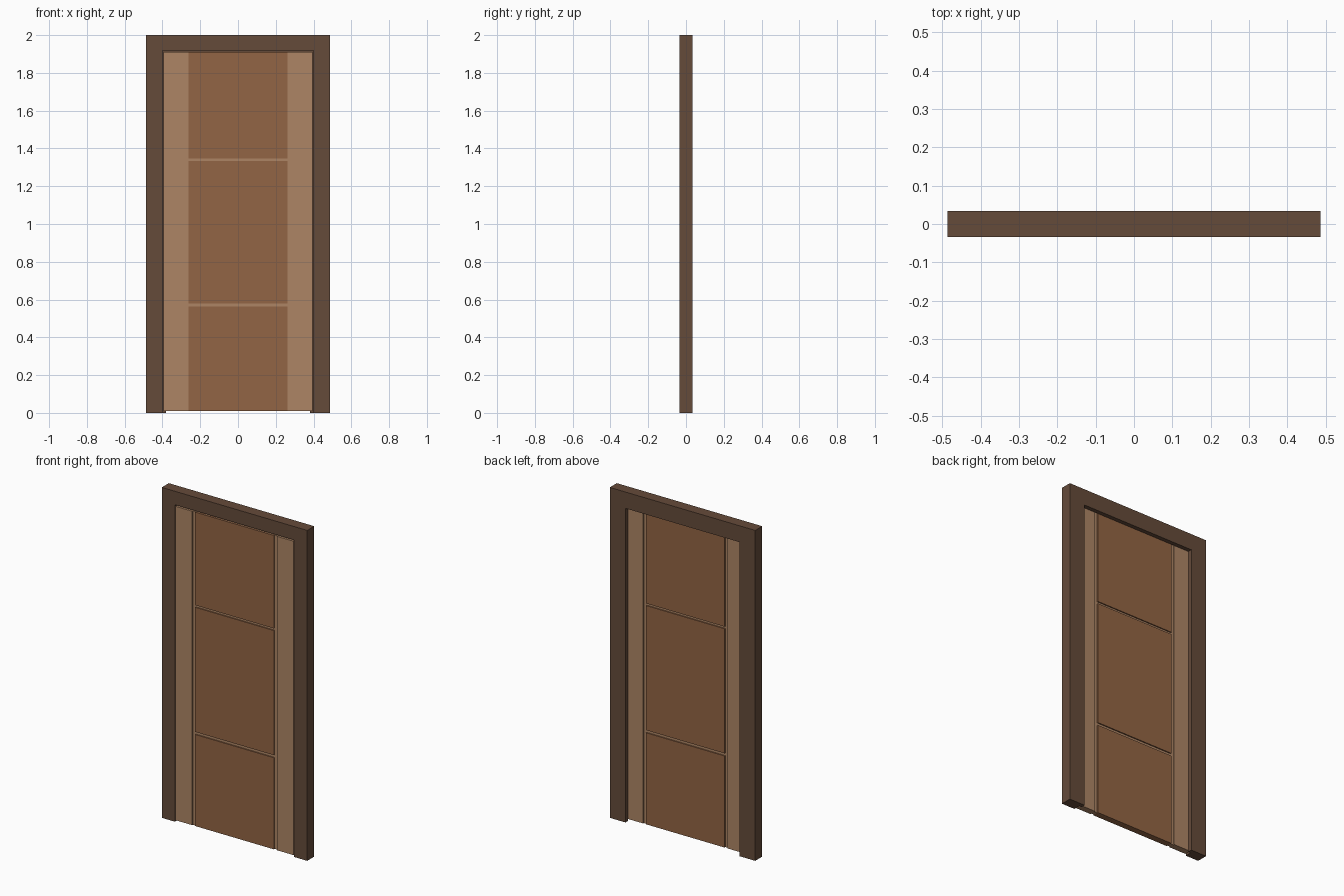
import bpy, bmesh

if "Cube" in bpy.data.objects:
    bpy.data.objects.remove(bpy.data.objects["Cube"])

W, H, Y = 0.487, 2.0, 0.0335      # half width, height, half depth
DOOR_BACK = 0.006                 # door is flush in front, recessed behind
DOOR_Z0, DOOR_Z1 = 0.01, 1.91


def material(name, color):
    m = bpy.data.materials.new(name)
    m.diffuse_color = (*color, 1)
    m.use_nodes = True
    m.node_tree.nodes["Principled BSDF"].inputs["Base Color"].default_value = m.diffuse_color
    return m


FRAME = material("dark_wood", (0.13, 0.07, 0.042))
STILE = material("light_wood", (0.42, 0.235, 0.13))
PANEL = material("mid_wood", (0.29, 0.13, 0.058))


def finish(bm, name, mat):
    bmesh.ops.recalc_face_normals(bm, faces=bm.faces)
    me = bpy.data.meshes.new(name)
    bm.to_mesh(me)
    bm.free()
    me.materials.append(mat)
    ob = bpy.data.objects.new(name, me)
    bpy.context.collection.objects.link(ob)
    return ob


def box(name, mat, x0, x1, y0, y1, z0, z1):
    bm = bmesh.new()
    bmesh.ops.create_cube(bm, size=1)
    for v in bm.verts:
        v.co = ((x0 + x1) / 2 + v.co.x * (x1 - x0),
                (y0 + y1) / 2 + v.co.y * (y1 - y0),
                (z0 + z1) / 2 + v.co.z * (z1 - z0))
    return finish(bm, name, mat)


# Door frame: rebated section (inward offset, y) swept up, across and down
section = [(0, -Y), (0.088, -Y), (0.088, DOOR_BACK + 0.002),
           (0.105, DOOR_BACK + 0.002), (0.105, Y), (0, Y)]
head_top = 0.006                  # head opening sits slightly higher
bm = bmesh.new()
rings = []
for side, top in ((-1, False), (-1, True), (1, True), (1, False)):
    rings.append([bm.verts.new((side * (W - d), y,
                                H - d + (head_top if d else 0) if top else 0))
                  for d, y in section])
n = len(section)
for a, b in zip(rings, rings[1:]):
    for i in range(n):
        j = (i + 1) % n
        bm.faces.new((a[i], a[j], b[j], b[i]))
bm.faces.new(rings[0])
bm.faces.new(rings[-1])
finish(bm, "door_frame", FRAME)

# Stiles on both sides of the door leaf
for side, label in ((-1, "left"), (1, "right")):
    xs = sorted((side * 0.395, side * 0.283))
    box(label + "_stile", STILE, *xs, -Y, DOOR_BACK, DOOR_Z0, DOOR_Z1)

# Thin core that forms the floor of the grooves
G = 0.007
box("door_core", STILE, -0.283, 0.283, -Y + G, DOOR_BACK - G, DOOR_Z0, DOOR_Z1)

# Three panels separated by narrow grooves
for label, z0, z1 in (("lower", DOOR_Z0, 0.564), ("middle", 0.58, 1.334),
                      ("upper", 1.347, DOOR_Z1)):
    box(label + "_panel", PANEL, -0.263, 0.263, -Y, DOOR_BACK, z0, z1)
